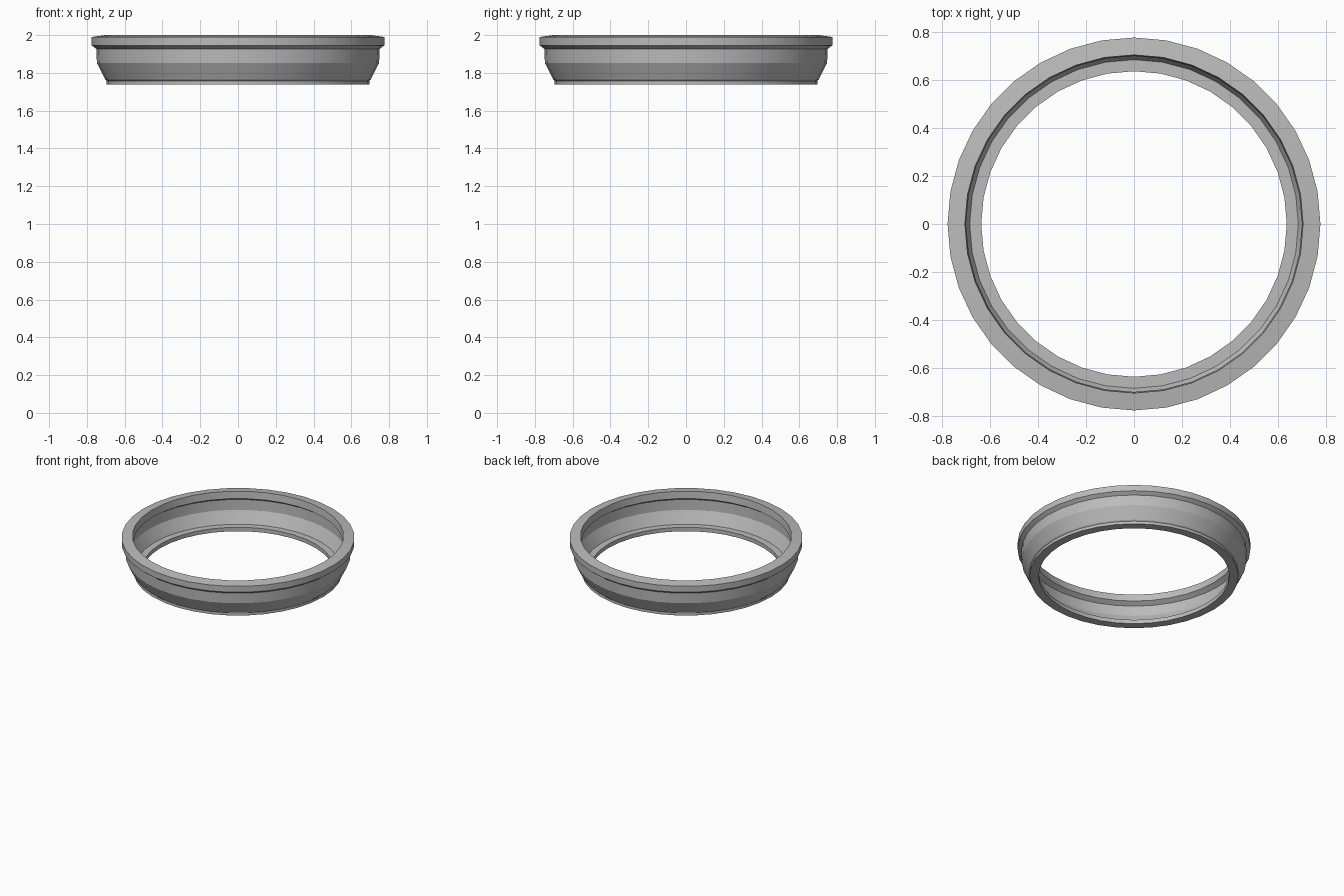
import bpy, bmesh, math
from mathutils import Vector

cube = bpy.data.objects.get("Cube")
if cube:
    bpy.data.objects.remove(cube, do_unlink=True)

SIDES = 36

# Metal colour
metal = bpy.data.materials.new("grey_metal")
metal.use_nodes = True
grey = (0.5, 0.5, 0.5, 1)
metal.diffuse_color = grey
metal.node_tree.nodes["Principled BSDF"].inputs["Base Color"].default_value = grey

# Closed cross-section as (radius, height): rim, thin wall, bottom flange
outer_wall = [(0.775, 1.99), (0.775, 1.946), (0.75, 1.927),
              (0.747, 1.852), (0.703, 1.765), (0.695, 1.758), (0.695, 1.738)]
bottom_flange = [(0.635, 1.738), (0.635, 1.767), (0.683, 1.767)]
inner_wall = [(0.728, 1.852), (0.73, 1.927)]
rim_lip = [(0.698, 1.948), (0.703, 2.0)]
profile = outer_wall + bottom_flange + inner_wall + rim_lip

# Lathe the section into a full ring
bm = bmesh.new()
verts = [bm.verts.new((r, 0, z)) for r, z in profile]
edges = [bm.edges.new((a, b)) for a, b in zip(verts, verts[1:] + verts[:1])]
bmesh.ops.spin(bm, geom=verts + edges, cent=Vector(), axis=Vector((0, 0, 1)),
               angle=math.tau, steps=SIDES, use_duplicate=False)
bmesh.ops.remove_doubles(bm, verts=bm.verts[:], dist=0.0005)
bmesh.ops.recalc_face_normals(bm, faces=bm.faces[:])

mesh = bpy.data.meshes.new("flanged_ring")
bm.to_mesh(mesh)
bm.free()
mesh.materials.append(metal)
ring = bpy.data.objects.new("flanged_ring", mesh)
bpy.context.collection.objects.link(ring)

# Smooth around the ring, crisp between the bands
bpy.ops.object.select_all(action='DESELECT')
ring.select_set(True)
bpy.context.view_layer.objects.active = ring
bpy.ops.object.shade_smooth_by_angle(angle=math.radians(20))
